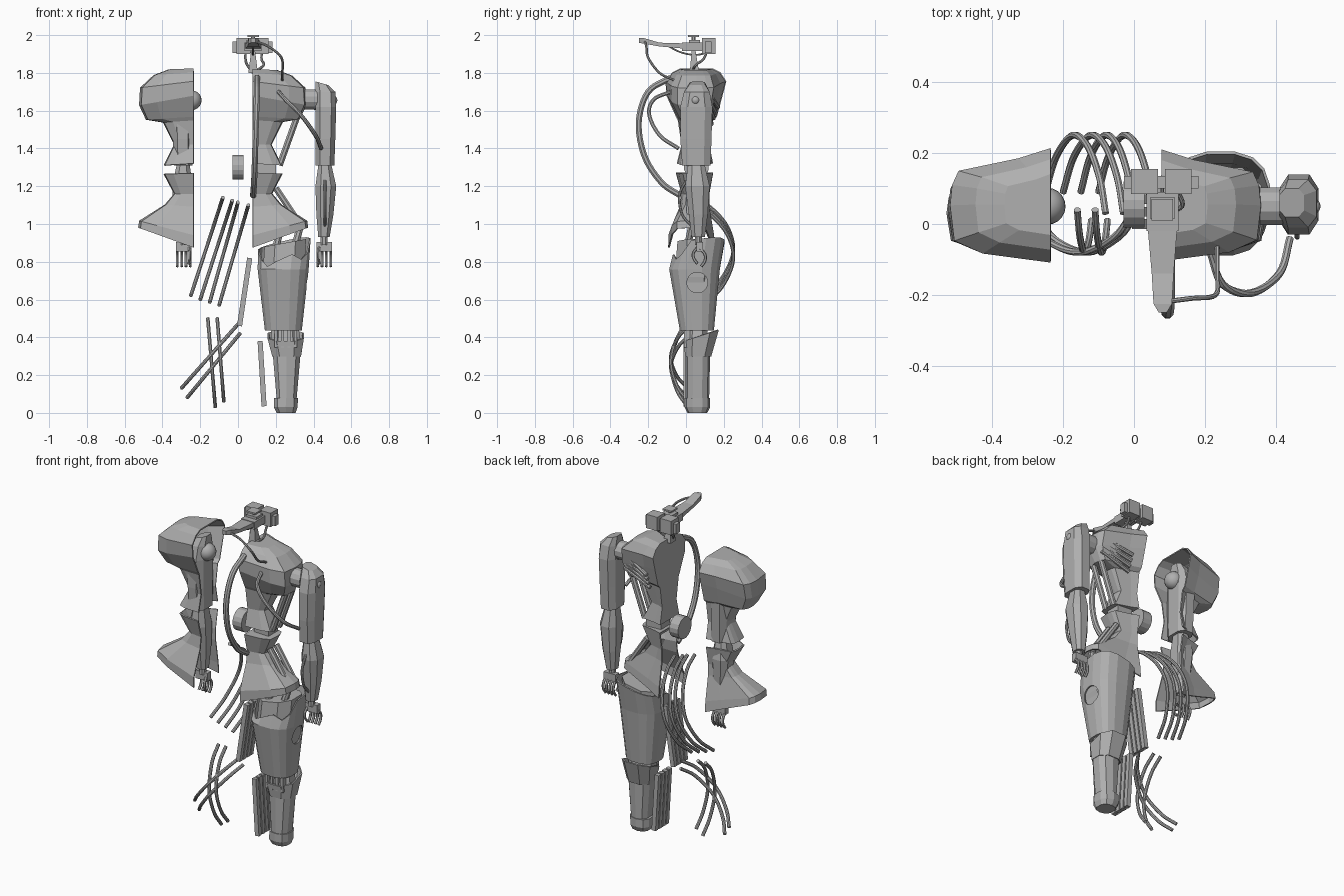
import bpy, bmesh, math
from mathutils import Vector as V

if "Cube" in bpy.data.objects:
    bpy.data.objects.remove(bpy.data.objects["Cube"])

grey = bpy.data.materials.new("plain_grey")
grey.diffuse_color = (0.43, 0.43, 0.43, 1)
grey.use_nodes = True
grey.node_tree.nodes["Principled BSDF"].inputs["Base Color"].default_value = grey.diffuse_color
CX = 0.085          # body centre line, used to mirror the arm


def finish(name, bm, mirror=False, thick=0, smooth=False):
    if mirror:
        for v in bm.verts:
            v.co.x = 2 * CX - v.co.x
    bmesh.ops.recalc_face_normals(bm, faces=bm.faces[:])
    me = bpy.data.meshes.new(name)
    bm.to_mesh(me)
    bm.free()
    ob = bpy.data.objects.new(name, me)
    bpy.context.collection.objects.link(ob)
    me.materials.append(grey)
    if smooth:
        for p in me.polygons:
            p.use_smooth = True
    if thick:
        m = ob.modifiers.new("thickness", 'SOLIDIFY')
        m.thickness, m.offset = thick, 0
    return ob


def skin(name, rings, closed=True, ends=(True, True), **kw):
    """Join a list of equal point rings with faces."""
    bm = bmesh.new()
    vs = [[bm.verts.new(p) for p in r] for r in rings]
    n = len(vs[0])
    for a, b in zip(vs, vs[1:]):
        for i in range(n if closed else n - 1):
            j = (i + 1) % n
            bm.faces.new((a[i], a[j], b[j], b[i]))
    if not closed and kw.pop("cut_cap", False):
        bm.faces.new([r[0] for r in vs] + [r[-1] for r in reversed(vs)])
    if ends[0]:
        bm.faces.new(vs[0])
    if ends[1]:
        bm.faces.new(vs[-1][::-1])
    return finish(name, bm, **kw)


def limb(name, rows, n=8, power=0.8, **kw):
    """Rows of z, x0, x1, y0, y1 and optional z slopes along x and y."""
    rings = []
    for z, x0, x1, y0, y1, *s in rows:
        sx, sy = s if s else (0, 0)
        ring = []
        for i in range(n):
            a = 2 * math.pi * (i + 0.5) / n
            c, d = [math.copysign(abs(f / math.cos(math.pi / n)) ** power, f)
                    for f in (math.cos(a), math.sin(a))]
            ring.append(((x0 + x1) / 2 + c * (x1 - x0) / 2,
                         (y0 + y1) / 2 + d * (y1 - y0) / 2, z + sx * c + sy * d))
        rings.append(ring)
    return skin(name, rings, **kw)


def half_shell(name, rows, x0, side, **kw):
    """Half torso rows of z inside, z outside, width, front y, back y."""
    rings = []
    for zi, zo, w, f, b in rows:
        d = b - f
        prof = [(0, f), (.68, f + .08 * d), (.96, f + .19 * d), (1, f + .5 * d),
                (.98, f + .68 * d), (.92, b - .2 * d), (.32, b - .09 * d), (0, b)]
        rings.append([(x0 + side * w * t, y, zi + (zo - zi) * t) for t, y in prof])
    return skin(name, rings, closed=False, **kw)


def tube(name, pts, r, n=8, steps=6, **kw):
    """Round tube along a smooth path; two points make a straight rod."""
    p = [V(q) for q in pts]
    path = p
    if len(p) > 2:
        e = [2 * p[0] - p[1]] + p + [2 * p[-1] - p[-2]]
        path = []
        for a, b, c, d in zip(e, e[1:], e[2:], e[3:]):
            for k in range(steps):
                t = k / steps
                path.append(0.5 * (2 * b + (c - a) * t + (2 * a - 5 * b + 4 * c - d) * t * t
                                   + (3 * b - a - 3 * c + d) * t ** 3))
        path.append(p[-1])
    up = V((1, 0, 0)) if abs((p[-1] - p[0]).normalized().x) < 0.8 else V((0, 0, 1))
    rings = []
    for i, q in enumerate(path):
        t = (path[min(i + 1, len(path) - 1)] - path[max(i - 1, 0)]).normalized()
        u = (up - t * up.dot(t)).normalized()
        w = t.cross(u)
        rings.append([q + r * (u * math.cos(a) + w * math.sin(a))
                      for a in [2 * math.pi * (k + .5) / n for k in range(n)]])
    return skin(name, rings, **kw)


def hull(name, pts, **kw):
    bm = bmesh.new()
    for q in pts:
        bm.verts.new(q)
    bmesh.ops.convex_hull(bm, input=bm.verts[:])
    return finish(name, bm, **kw)


def box(name, x0, x1, y0, y1, z0, z1, **kw):
    return hull(name, [(x, y, z) for x in (x0, x1) for y in (y0, y1) for z in (z0, z1)], **kw)


def ball(name, c, r, **kw):
    bm = bmesh.new()
    bmesh.ops.create_uvsphere(bm, u_segments=20, v_segments=12, radius=r)
    bmesh.ops.translate(bm, verts=bm.verts, vec=c)
    return finish(name, bm, smooth=True, **kw)


# Torso halves: the right one is capped, the left one is an open shell moved aside
chest = [(1.82, 1.815, .13, -.03, .14), (1.80, 1.785, .21, -.07, .18), (1.755, 1.72, .28, -.105, .21),
         (1.68, 1.63, .285, -.10, .19), (1.57, 1.555, .25, -.05, .16), (1.55, 1.54, .16, -.04, .14),
         (1.42, 1.42, .10, -.02, .12), (1.32, 1.31, .155, -.045, .14)]
hips = [(1.27, 1.265, .155, -.05, .14), (1.16, 1.16, .10, -.02, .12), (1.09, 1.10, .15, -.03, .12),
        (.94, 1.015, .285, -.09, .145), (.875, .98, .29, -.09, .15)]
half_shell("right_chest", chest, .078, 1, cut_cap=True)
half_shell("right_hip_skirt", hips, .078, 1, ends=(True, False), thick=.008)
half_shell("left_chest_shell", chest, -.235, -1, ends=(True, False), thick=.008)
half_shell("left_hip_shell", hips, -.235, -1, ends=(False, False), thick=.008)
box("waist_joint", .10, .20, .01, .10, 1.24, 1.34)
tube("waist_disc", [(-.03, .055, 1.30), (.03, .055, 1.30)], .066, n=16)

# Rods beside the waist and under the shoulder blade
for i, y in enumerate((.02, .085)):
    tube(f"side_rod_{i}", [(.22, y, 1.31), (.31, y, 1.56)], .018)
    tube(f"hip_rod_{i}", [(.20, y, 1.19), (.32, y, 1.01)], .018)
    tube(f"thigh_rod_{i}", [(.19 + .1 * i, .0, .84), (.23 + .1 * i, .03, .99)], .02)
for i in range(4):
    tube(f"back_rod_{i}", [(.335, .12, 1.69 - .03 * i), (.15, .17 - .012 * i, 1.62 - .03 * i)], .012)

# Arms
for side, m in (("right", False), ("left", True)):
    limb(side + "_upper_arm", [(1.745, .41, .48, .02, .10, -.01, 0), (1.70, .41, .515, -.01, .125),
         (1.62, .41, .52, -.03, .14), (1.45, .41, .515, -.03, .135), (1.31, .41, .51, -.02, .13)],
         power=.7, mirror=m)
    limb(side + "_forearm", [(1.31, .425, .495, .01, .10), (1.20, .41, .52, -.005, .125),
         (1.05, .415, .505, .015, .115), (.93, .425, .485, .03, .10)], mirror=m)
    ball(side + "_shoulder_ball", (.415, .05, 1.655), .052, mirror=m)
    ball(side + "_shoulder_pivot", (.50, .05, 1.655), .026, mirror=m)
    tube(side + "_wrist", [(.455, .065, .94), (.455, .065, .89)], .02, mirror=m)
    box(side + "_palm", .415, .497, .055, .09, .855, .905, mirror=m)
    for k in range(4):
        x = .422 + .023 * k
        tube(f"{side}_finger_{k}", [(x, .075, .87), (x, .10, .84), (x, .10, .805), (x, .08, .775)],
             .008, n=6, steps=3, mirror=m)
    tube(side + "_thumb", [(.43, .065, .88), (.425, .04, .85), (.425, .04, .82), (.43, .06, .79)],
         .008, n=6, steps=3, mirror=m)
tube("shoulder_connector", [(.34, .05, 1.66), (.42, .05, 1.66)], .055, n=12)

# Right leg: thigh with a low, broken front rim around the hip core
thigh = limb("thigh", [(.89, .11, .38, -.065, .20, .03, .02), (.76, .108, .37, -.085, .175),
             (.44, .145, .335, -.03, .145)], n=16, power=.75, ends=(False, True), thick=.008)
for i, v in enumerate(thigh.data.vertices[9:15]):
    v.co.z -= (.04, .08, .06)[i % 3]
limb("hip_core", [(.90, .14, .36, -.045, .16, .02, 0), (.72, .13, .35, -.06, .15), (.60, .15, .33, -.05, .14)])
# Side port of the thigh, a round recess cut through the shell with a floor and rim
tube("thigh_port_cutter", [(.30, .06, .69), (.42, .06, .69)], .055, n=16).hide_render = True
cutter = bpy.data.objects["thigh_port_cutter"]
cut = thigh.modifiers.new("port", 'BOOLEAN')
cut.object, cut.operation = cutter, 'DIFFERENCE'
bpy.context.view_layer.objects.active = thigh
for name in ("thickness", "port"):
    bpy.ops.object.modifier_apply(modifier=name)
bpy.data.objects.remove(cutter)
tube("thigh_port_floor", [(.325, .06, .69), (.345, .06, .69)], .06, n=16)

limb("knee", [(.46, .18, .32, .01, .11), (.36, .17, .335, .0, .12)])
limb("shin_collar", [(.41, .16, .345, -.01, .17, 0, .03), (.30, .185, .33, .0, .13)], ends=(False, False), thick=.008)
limb("calf", [(.38, .185, .33, .0, .13), (.30, .185, .33, .0, .125), (.07, .205, .31, .0, .12)], n=10)
limb("foot", [(.08, .19, .318, -.005, .125), (.03, .19, .315, -.005, .125), (.0, .205, .305, .01, .11)], n=10)
for x in (.20, .235, .27, .305):
    box("knee_rib", x - .008, x + .008, -.01, .02, .345, .435)

# Flat bars standing beside the leg
for i in range(4):
    y = .0 + .035 * i
    tube(f"thigh_bar_{i}", [(.062, y, .82), (.008, y, .46)], .019, n=4)
    tube(f"calf_bar_{i}", [(.117, y, .38), (.138, y, .035)], .019, n=4)

# Loose leg cables: bulging backwards at the thigh, forwards at the calf
def cable(name, top, low, bulge):
    tube(name, [(top[0] + (low[0] - top[0]) * t, y, top[1] + (low[1] - top[1]) * t)
                for t, y in bulge], .01)

thigh_bulge = [(0, .03), (.1, .13), (.3, .22), (.55, .25), (.82, .19), (1, .09)]
calf_bulge = [(0, .04), (.18, -.035), (.5, -.08), (.8, -.05), (1, .01)]
for i, (a, za, b, zb) in enumerate(((-.08, 1.14, -.25, .62), (-.03, 1.125, -.2, .60),
                                    (0, 1.115, -.15, .585), (.055, 1.10, -.1, .57))):
    cable(f"thigh_cable_{i}", (a, za), (b, zb), thigh_bulge)
for i, (a, za, b, zb) in enumerate(((-.16, .5, -.12, .03), (-.11, .5, -.075, .06),
                                    (0, .47, -.3, .13), (.01, .42, -.27, .08))):
    cable(f"calf_cable_{i}", (a, za), (b, zb), calf_bulge)

# Chest, arm and head cables
for name, r, pts in (
    ("chest_cable", .017, [(.10, -.08, 1.775), (.10, -.20, 1.70), (.095, -.25, 1.54), (.09, -.22, 1.36),
                           (.085, -.13, 1.22), (.08, -.03, 1.15)]),
    ("arm_cable", .011, [(.215, -.08, 1.70), (.25, -.17, 1.66), (.33, -.195, 1.58), (.41, -.14, 1.47), (.44, -.04, 1.40)]),
    ("head_cable", .007, [(.08, -.22, 1.97), (.16, -.21, 1.94), (.23, -.20, 1.88), (.235, -.14, 1.80), (.235, -.06, 1.76)]),
    ("forearm_cable", .008, [(.46, .0, 1.23), (.46, -.035, 1.15), (.46, -.02, 1.05), (.46, .03, .99)]),
    ("jaw_wire", .005, [(.08, -.10, 1.945), (.08, -.03, 1.91), (.08, .05, 1.895), (.08, .12, 1.91)])):
    tube(name, pts, r)

# Neck and head
hull("neck", [(x, y, 1.80) for x in (.055, .105) for y in (.02, .07)]
     + [(x, y, 1.92) for x in (.07, .09) for y in (.03, .05)])
for x in (.04, .125):
    tube("neck_tube", [(x, .11, 1.91), (x, .09, 1.87), (x + .01, .05, 1.84), (.08, .03, 1.80)], .007)
for x in (-.008, .087):
    box("rear_head_block", x, x + .075, .085, .155, 1.90, 1.985)
    box("side_pod", x - .02, x + .095, .10, .135, 1.905, 1.965)
box("skull_block", .035, .125, -.02, .09, 1.915, 1.96)
box("top_block", .045, .115, .015, .075, 1.955, 1.975)
tube("crown_stem", [(.08, .04, 1.96), (.08, .04, 1.995)], .012)
box("crown_plate", .05, .11, .01, .07, 1.99, 2.0)
hull("brow_beam", [(x, .03, z) for x in (.035, .125) for z in (1.925, 1.955)]
     + [(x, -.14, z) for x in (.05, .112) for z in (1.94, 1.96)])
hull("beak", [(x, -.14, z) for x in (.05, .112) for z in (1.94, 1.96)]
     + [(x, -.225, z) for x in (.055, .107) for z in (1.955, 1.985)]
     + [(x, -.25, z) for x in (.07, .092) for z in (1.96, 1.985)])
